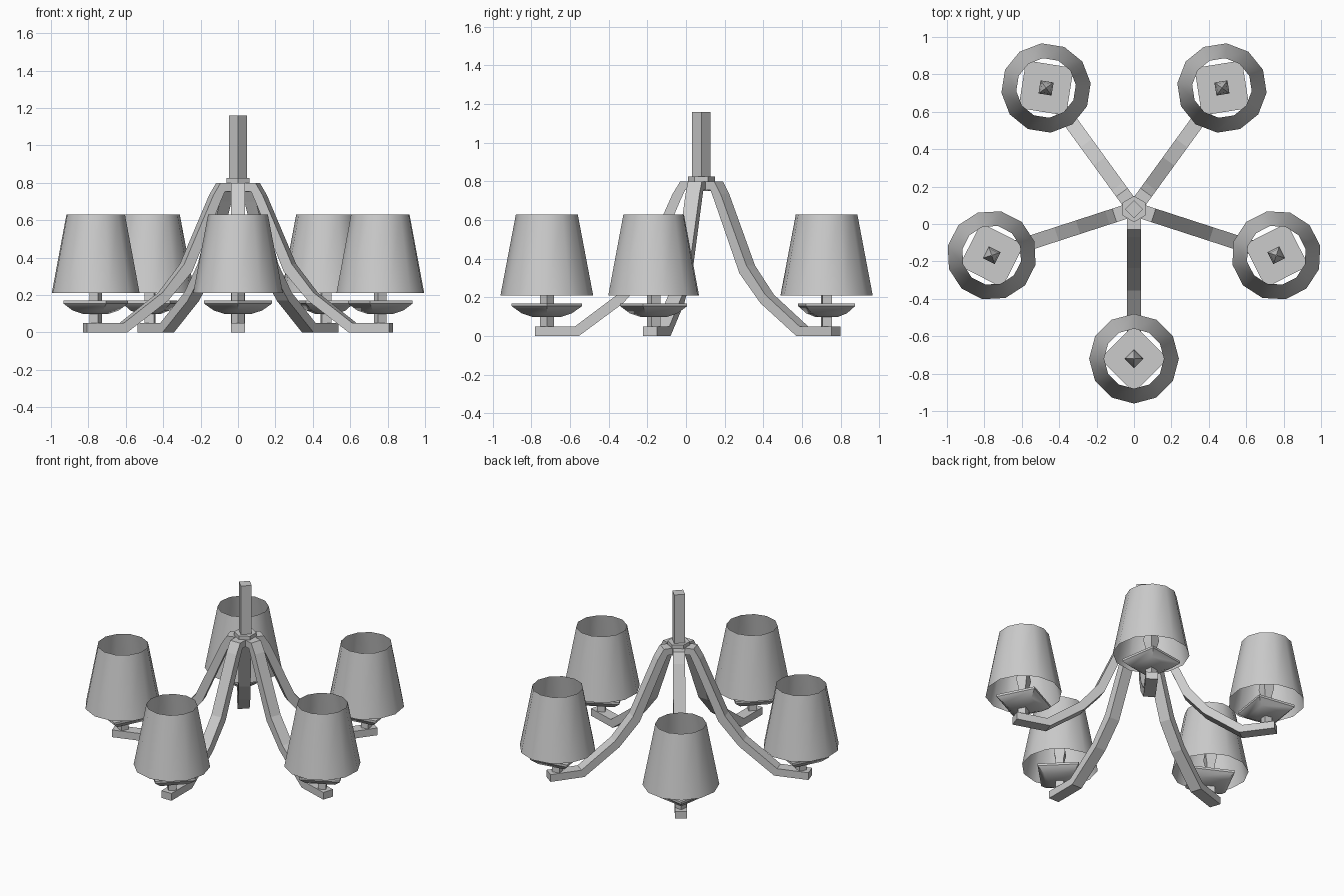
import bpy, bmesh, math
from mathutils import Matrix

cube = bpy.data.objects.get("Cube")
if cube:
    bpy.data.objects.remove(cube)

HUB_Y, REACH, ARMS = 0.08, 0.80, 5

metal = bpy.data.materials.new("plain_grey")
metal.use_nodes = True
grey = (0.6, 0.6, 0.6, 1)
metal.diffuse_color = grey
metal.node_tree.nodes["Principled BSDF"].inputs["Base Color"].default_value = grey


def finish(name, bm, matrix, smooth=None):
    bmesh.ops.recalc_face_normals(bm, faces=bm.faces)
    mesh = bpy.data.meshes.new(name)
    bm.to_mesh(mesh)
    bm.free()
    mesh.materials.append(metal)
    ob = bpy.data.objects.new(name, mesh)
    bpy.context.collection.objects.link(ob)
    ob.matrix_world = matrix
    if smooth:
        bpy.ops.object.select_all(action='DESELECT')
        ob.select_set(True)
        bpy.context.view_layer.objects.active = ob
        bpy.ops.object.shade_smooth_by_angle(angle=math.radians(smooth))
    return ob


def lathe(name, profile, sides, matrix, capped=True, smooth=None):
    """Stack rings of (radius, height), with optional end caps."""
    bm = bmesh.new()
    rings = []
    for r, z in profile:
        rings.append([bm.verts.new((r * math.cos(i * math.tau / sides),
                                    r * math.sin(i * math.tau / sides), z))
                      for i in range(sides)])
    for low, high in zip(rings, rings[1:]):
        for i in range(sides):
            j = (i + 1) % sides
            bm.faces.new((low[i], low[j], high[j], high[i]))
    if capped:
        bm.faces.new(rings[0])
        bm.faces.new(rings[-1])
    return finish(name, bm, matrix, smooth)


def arm(name, upper, lower, width, matrix):
    """Bent bar between an upper and a lower edge, running along +x."""
    bm = bmesh.new()
    rings = []
    for (ru, zu), (rl, zl) in zip(upper, lower):
        h = width / 2
        rings.append([bm.verts.new(p) for p in
                      ((ru, -h, zu), (ru, h, zu), (rl, h, zl), (rl, -h, zl))])
    for a, b in zip(rings, rings[1:]):
        for i in range(4):
            j = (i + 1) % 4
            bm.faces.new((a[i], a[j], b[j], b[i]))
    bm.faces.new(rings[0])
    bm.faces.new(rings[-1])
    return finish(name, bm, matrix)


# Central rod and hub
centre = Matrix.Translation((0, HUB_Y, 0))
lathe("rod", [(0.048, 0.82), (0.048, 1.16)], 4, centre)
turned = centre @ Matrix.Rotation(math.radians(90), 4, 'Z')
lathe("hub", [(0.07, 0.75), (0.07, 0.825)], 6, turned)

upper_edge = [(0.03, 0.80), (0.11, 0.80), (0.15, 0.735), (0.315, 0.365),
              (0.435, 0.215), (0.655, 0.05), (0.86, 0.05)]
lower_edge = [(0.03, 0.755), (0.085, 0.755), (0.11, 0.70), (0.27, 0.325),
              (0.405, 0.17), (0.635, 0.0), (0.86, 0.0)]

# Five arms, each carrying a lamp
for k in range(ARMS):
    spin = centre @ Matrix.Rotation(-math.pi / 2 + k * math.tau / ARMS, 4, 'Z')
    lamp = spin @ Matrix.Translation((REACH, 0, 0))
    n = str(k + 1)
    arm("arm_" + n, upper_edge, lower_edge, 0.076, spin)
    lathe("stem_" + n, [(0.036, 0.05), (0.036, 0.27)], 4, lamp)
    lathe("saucer_" + n, [(0.075, 0.10), (0.13, 0.118), (0.182, 0.155),
                          (0.182, 0.17)], 4, lamp, smooth=40)
    lathe("bulb_" + n, [(0.036, 0.26), (0.05, 0.31), (0.038, 0.37),
                        (0.004, 0.44)], 4, lamp, smooth=40)
    lathe("shade_" + n, [(0.24, 0.21), (0.16, 0.63)], 12, lamp,
          capped=False, smooth=40)
